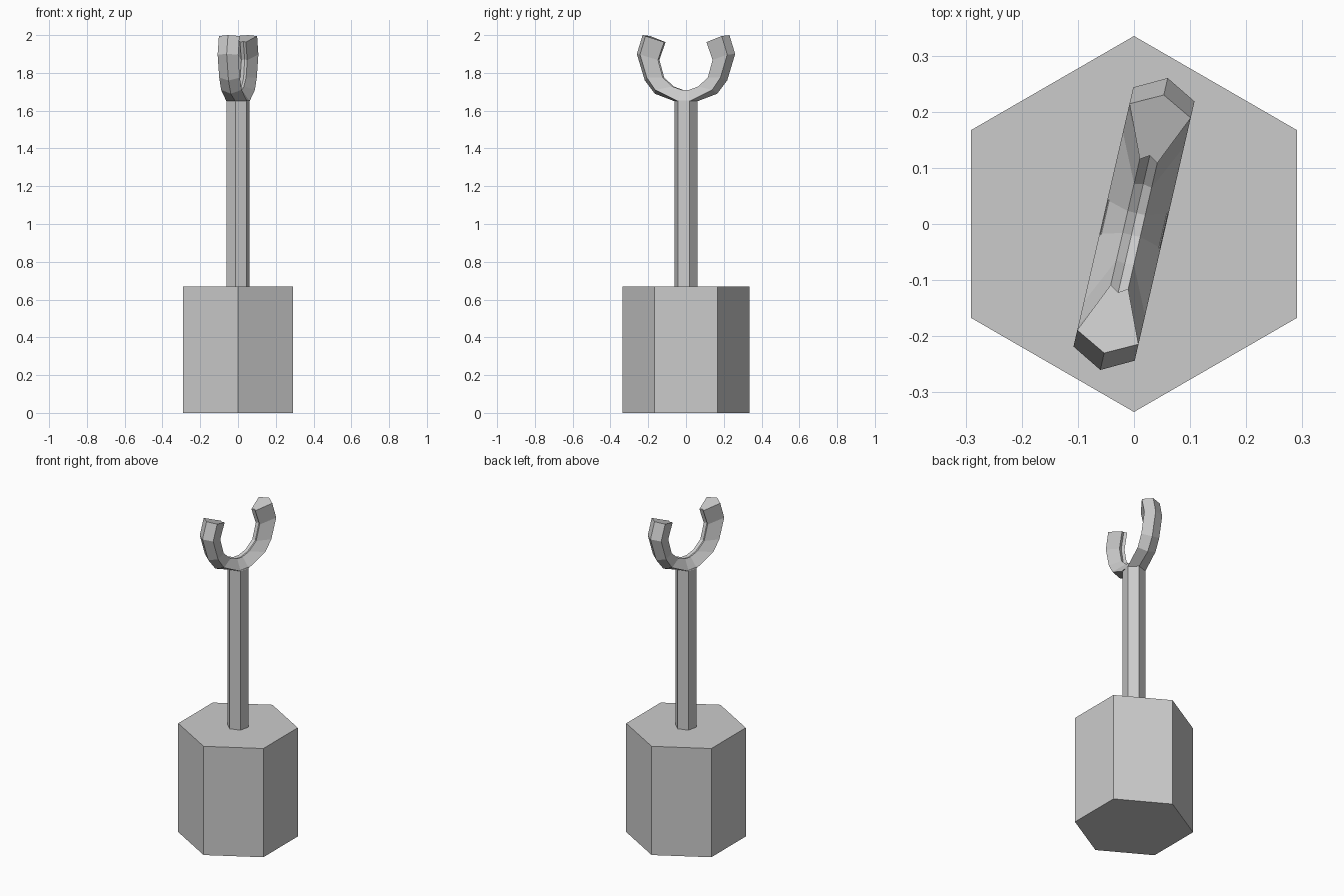
import bpy, bmesh, math

if "Cube" in bpy.data.objects:
    bpy.data.objects.remove(bpy.data.objects["Cube"])

TURN = math.radians(-13)


def hex_prism(name, radius, z0, z1, turn):
    bpy.ops.mesh.primitive_cylinder_add(vertices=6, radius=radius, depth=z1 - z0,
                                        location=(0, 0, (z0 + z1) / 2),
                                        rotation=(0, 0, turn))
    ob = bpy.context.object
    ob.name = name
    return ob


# Heavy base and slim post, both with a corner along their y axis
hex_prism("base", 0.335, 0.0, 0.67, 0)
hex_prism("post", 0.063, 0.66, 1.655, TURN)

# Fork stations from tip to post: outer ridge, shoulder, inner edge, inner groove as (y, z)
stations = [
    ((0.236, 2.00), (0.207, 1.995), (0.115, 1.963), (0.125, 1.966)),
    ((0.267, 1.90), (0.237, 1.897), (0.148, 1.868), (0.157, 1.871)),
    ((0.224, 1.76), (0.200, 1.775), (0.122, 1.775), (0.130, 1.770)),
    ((0.170, 1.69), (0.155, 1.710), (0.070, 1.728), (0.073, 1.722)),
    ((0.063, 1.65), (0.031, 1.650), (0.020, 1.710), (0.020, 1.703)),
]
HALF_OUT, HALF_IN = 0.056, 0.016


def section(station, side):
    outer, shoulder, inner, groove = station
    pts = [(0, outer), (HALF_OUT, shoulder), (HALF_IN, inner),
           (0, groove), (-HALF_IN, inner), (-HALF_OUT, shoulder)]
    return [(x, side * y, z) for x, (y, z) in pts]


# Open fork: one continuous loft from tip to tip
bm = bmesh.new()
sections = [section(s, 1) for s in stations] + [section(s, -1) for s in reversed(stations)]
rings = [[bm.verts.new(p) for p in sec] for sec in sections]
for a, b in zip(rings, rings[1:]):
    for i in range(6):
        j = (i + 1) % 6
        bm.faces.new((a[i], a[j], b[j], b[i]))
bm.faces.new(rings[0])
bm.faces.new(rings[-1])
bmesh.ops.recalc_face_normals(bm, faces=bm.faces)
mesh = bpy.data.meshes.new("fork")
bm.to_mesh(mesh)
bm.free()
fork = bpy.data.objects.new("fork", mesh)
fork.rotation_euler.z = TURN
bpy.context.collection.objects.link(fork)
